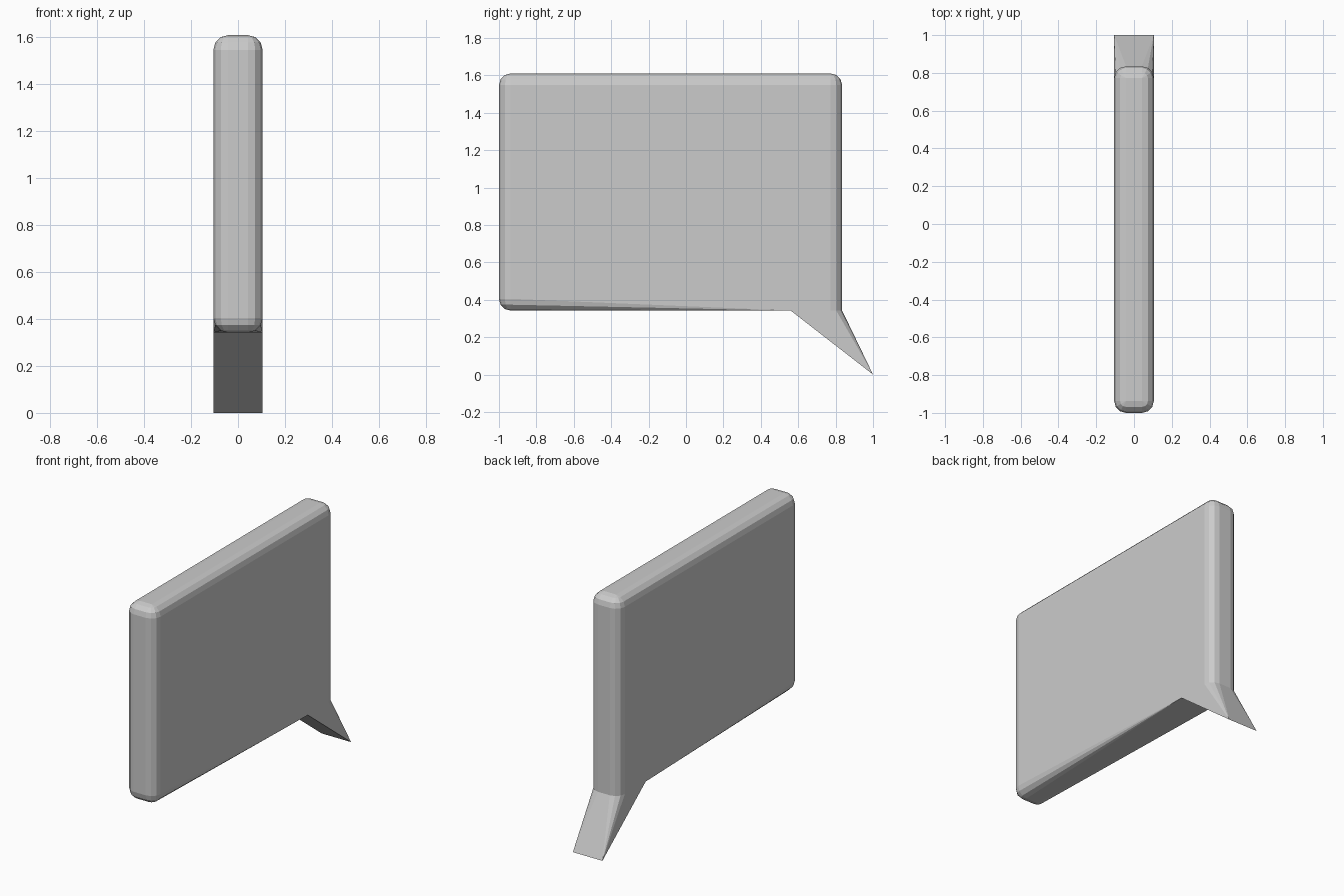
import bpy, bmesh
from math import sin, cos, radians

if "Cube" in bpy.data.objects:
    bpy.data.objects.remove(bpy.data.objects["Cube"])

HX, Y0, Y1, Z0, Z1 = 0.105, -1.0, 0.835, 0.342, 1.61
R = 0.063
ROOT_Y = 0.56
STEPS = [radians(a) for a in (0, 30, 60, 90)]


def corner(sx, y, sy, z, sz):
    """Points of one rounded corner octant."""
    cx, cy, cz = sx * (HX - R), y - sy * R, z - sz * R
    return [(cx + sx * R * cos(e) * cos(a),
             cy + sy * R * cos(e) * sin(a),
             cz + sz * R * sin(e)) for e in STEPS for a in STEPS]


def back_profile(sx):
    """Rounded vertical back edge where it meets the tail."""
    return [(sx * (HX - R + R * cos(a)), Y1 - R + R * sin(a), Z0) for a in STEPS]


def hull(name, points, open_top=None):
    bm = bmesh.new()
    for p in points:
        bm.verts.new(p)
    bmesh.ops.remove_doubles(bm, verts=bm.verts[:], dist=1e-5)
    bmesh.ops.convex_hull(bm, input=bm.verts[:])
    loose = [v for v in bm.verts if not v.link_faces]
    bmesh.ops.delete(bm, geom=loose, context='VERTS')
    bmesh.ops.recalc_face_normals(bm, faces=bm.faces[:])
    # drop the hidden joint face
    if open_top is not None:
        cap = [f for f in bm.faces if all(abs(v.co.z - open_top) < 1e-4 for v in f.verts)]
        bmesh.ops.delete(bm, geom=cap, context='FACES')
    bmesh.ops.dissolve_limit(bm, angle_limit=radians(0.5),
                             verts=bm.verts[:], edges=bm.edges[:])
    mesh = bpy.data.meshes.new(name)
    bm.to_mesh(mesh)
    bm.free()
    obj = bpy.data.objects.new(name, mesh)
    bpy.context.collection.objects.link(obj)
    return obj


panel, tail = [], []
for s in (-1, 1):
    root = [(s * HX, ROOT_Y, Z0)] + back_profile(s)
    # three rounded corners per side; the lower edge sharpens toward the tail
    panel += corner(s, Y0, -1, Z0, -1) + corner(s, Y0, -1, Z1, 1)
    panel += corner(s, Y1, 1, Z1, 1) + root
    # tail narrows to a full-width knife edge
    tail += root + [(s * HX, 1.0, 0.0)]

hull("bubble_panel", panel)
hull("bubble_tail", tail, open_top=Z0)
